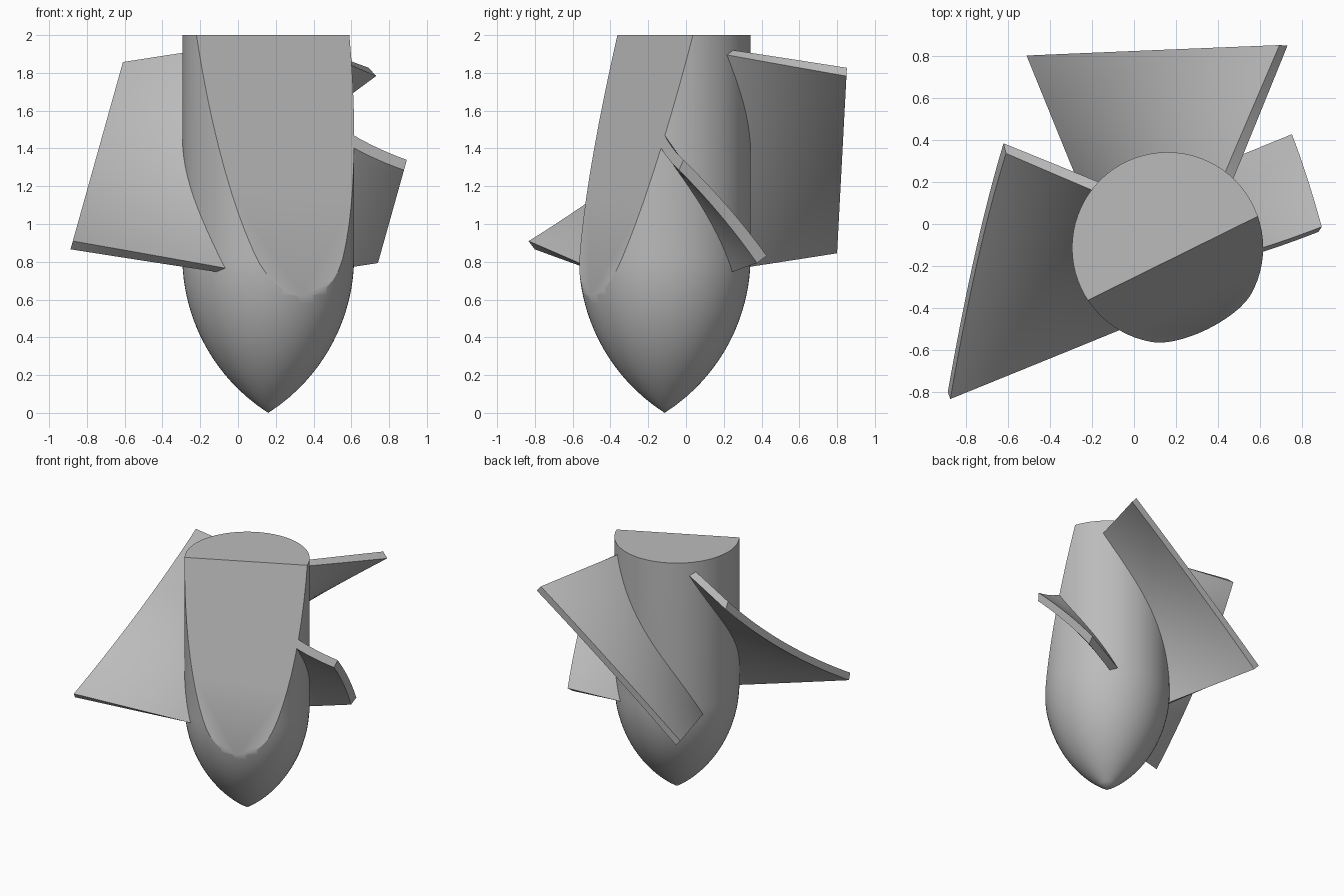
import bpy, bmesh, math
from mathutils import Vector, Matrix

old = bpy.data.objects.get("Cube")
if old:
    bpy.data.objects.remove(old, do_unlink=True)

# One grey material for everything
grey = bpy.data.materials.new("plain grey")
grey.use_nodes = True
colour = (0.5, 0.5, 0.5, 1)
grey.diffuse_color = colour
grey.node_tree.nodes["Principled BSDF"].inputs["Base Color"].default_value = colour

AXIS = Vector((0.16, -0.113, 0))
RADIUS, NOSE, HEIGHT = 0.455, 0.83, 2.0

# Slanted plane that slices the front of the body and the fins
SLANT = 0.272
FACING = Vector((0.443, -0.897, 0))
SLICE = (AXIS + FACING * 0.056 + Vector((0, 0, HEIGHT)), FACING + Vector((0, 0, SLANT)))


def cut(bm, point, normal):
    """Remove everything on the normal side of a plane and cap the hole."""
    geom = bm.verts[:] + bm.edges[:] + bm.faces[:]
    bmesh.ops.bisect_plane(bm, geom=geom, dist=1e-5, plane_co=point,
                           plane_no=Vector(normal).normalized(), clear_outer=True)
    rim = [e for e in bm.edges if e.is_boundary]
    if rim:
        bmesh.ops.holes_fill(bm, edges=rim, sides=0)


def finish(bm, name):
    bmesh.ops.recalc_face_normals(bm, faces=bm.faces[:])
    mesh = bpy.data.meshes.new(name)
    bm.to_mesh(mesh)
    bm.free()
    mesh.materials.append(grey)
    obj = bpy.data.objects.new(name, mesh)
    bpy.context.collection.objects.link(obj)
    bpy.ops.object.select_all(action="DESELECT")
    obj.select_set(True)
    bpy.context.view_layer.objects.active = obj
    bpy.ops.object.shade_smooth_by_angle(angle=math.radians(30))
    return obj


# Body: pointed ogive nose running into a straight cylinder
def build_body(steps=20, segments=72):
    rho = (RADIUS ** 2 + NOSE ** 2) / (2 * RADIUS)
    profile = []
    for i in range(steps + 1):
        z = NOSE * i / steps
        profile.append((math.sqrt(rho ** 2 - (NOSE - z) ** 2) - rho + RADIUS, z))
    profile.append((RADIUS, HEIGHT))
    bm = bmesh.new()
    tip = bm.verts.new(AXIS)
    rings = []
    for r, z in profile[1:]:
        rings.append([bm.verts.new(AXIS + Vector((r * math.cos(a), r * math.sin(a), z)))
                      for a in (math.tau * k / segments for k in range(segments))])
    for k in range(segments):
        n = (k + 1) % segments
        bm.faces.new((tip, rings[0][n], rings[0][k]))
        for low, high in zip(rings, rings[1:]):
            bm.faces.new((low[k], low[n], high[n], high[k]))
    bm.faces.new(rings[-1])
    cut(bm, *SLICE)
    finish(bm, "body")


# Fin: twisted, tapering plate pointing along +y, then turned about the axis
def build_fin(name, turn, trim_point, trim_normal, thickness=0.055, chord=24, span=16):
    bm = bmesh.new()
    spin = Matrix.Rotation(math.radians(turn), 3, "Z")
    sheets = []
    for side in (1, -1):
        grid = []
        for i in range(chord + 1):
            s = 2 * i / chord - 1
            row = []
            for j in range(span + 1):
                r = 0.2 + 1.1 * j / span
                width, height = 0.21 + 0.417 * r, 0.625 - 0.166 * r
                p = Vector((s * width - 0.06, r, 1.34 + s * height))
                across = Vector((width, 0, height))
                along = Vector((0.417 * s, 1, -0.166 * s))
                p += across.cross(along).normalized() * side * thickness / 2
                row.append(bm.verts.new(AXIS + spin @ p))
            grid.append(row)
        for a, b in zip(grid, grid[1:]):
            for j in range(span):
                bm.faces.new((a[j], a[j + 1], b[j + 1], b[j]))
        sheets.append(grid)
    # Close the four edges between both sheets
    rims = [g[0] + [row[-1] for row in g[1:]] + g[-1][-2::-1] + [row[0] for row in g[-2:0:-1]]
            for g in sheets]
    count = len(rims[0])
    for k in range(count):
        n = (k + 1) % count
        bm.faces.new((rims[0][k], rims[0][n], rims[1][n], rims[1][k]))
    bmesh.ops.recalc_face_normals(bm, faces=bm.faces[:])
    cut(bm, Vector(trim_point), trim_normal)
    cut(bm, *SLICE)
    finish(bm, name)


build_body()
build_fin("back_fin", 0, (0, 0.80, 0.85), (0, 1, -0.053))
build_fin("right_fin", 90, (-0.88, 0, 0.89), (-1, 0, 0.28))
build_fin("left_fin", -90, (0.74, 0, 0.79), (1, 0, -0.28))
